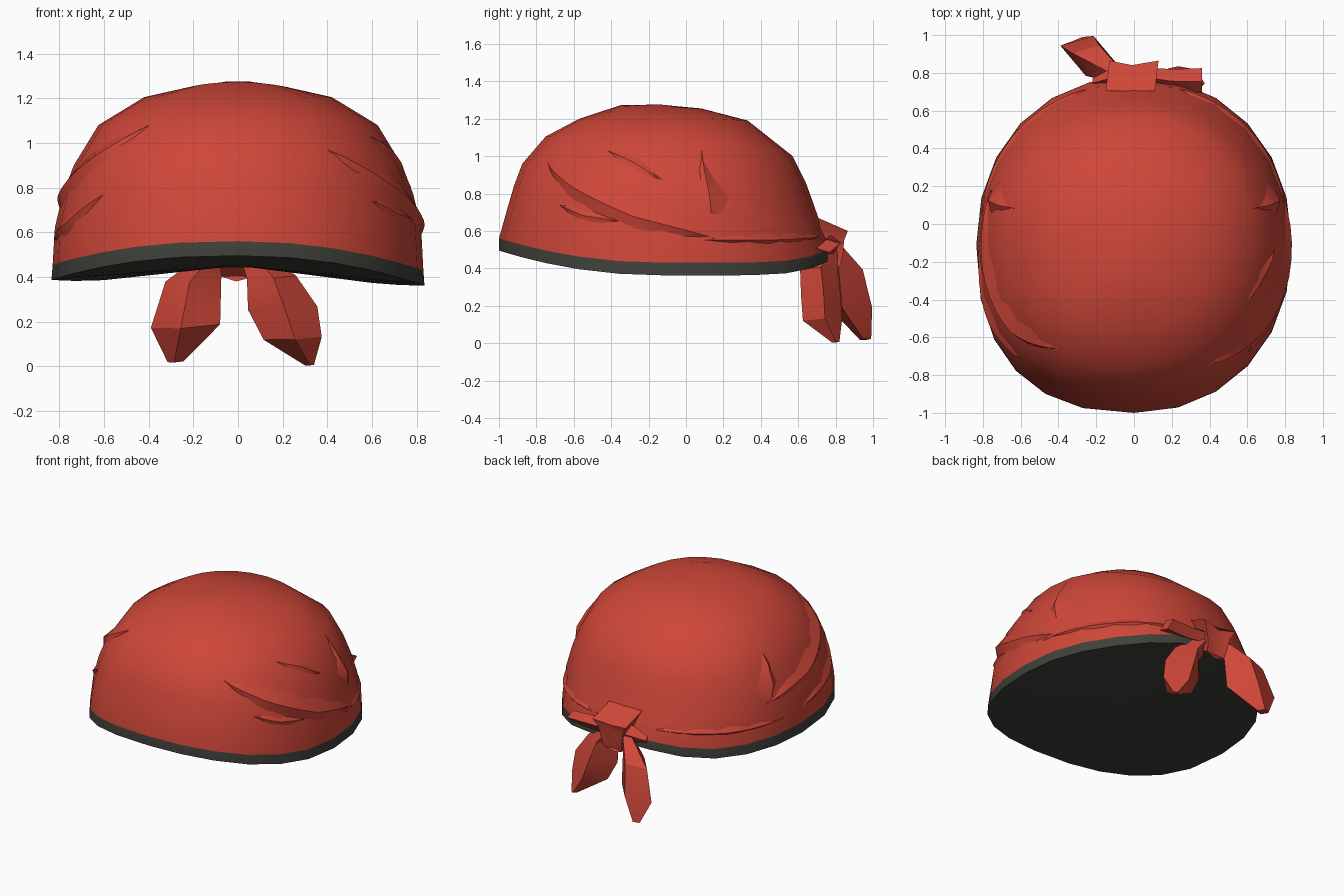
import bpy, bmesh, math
from mathutils import Vector

if "Cube" in bpy.data.objects:
    bpy.data.objects.remove(bpy.data.objects["Cube"])


def material(name, col):
    m = bpy.data.materials.new(name)
    m.diffuse_color = (*col, 1)
    m.use_nodes = True
    m.node_tree.nodes["Principled BSDF"].inputs["Base Color"].default_value = m.diffuse_color
    return m


RED = material("red cloth", (0.62, 0.062, 0.040))
DARK = material("dark lining", (0.050, 0.053, 0.043))

# Levels of the cap: front y, front z, half width, side z, back y, back z
LEVELS = [
    (-1.00, 0.495, 0.835, 0.362, 0.78, 0.45),
    (-1.00, 0.560, 0.83, 0.430, 0.78, 0.51),
    (-0.955, 0.720, 0.82, 0.62, 0.725, 0.62),
    (-0.92, 0.840, 0.785, 0.77, 0.68, 0.75),
    (-0.875, 0.960, 0.735, 0.90, 0.64, 0.86),
    (-0.75, 1.105, 0.625, 1.08, 0.57, 1.00),
    (-0.57, 1.200, 0.42, 1.205, 0.33, 1.19),
    (-0.35, 1.272, 0.22, 1.25, 0.08, 1.255),
    (-0.19, 1.275, 0.05, 1.275, -0.09, 1.27),
]
SEGS = 24


def ring_point(level, a):
    """Point on a level; angle 0 is the front, 90 degrees is +x."""
    yf, zf, w, zs, yb, zb = level
    s, c = math.sin(a), math.cos(a)
    # the front left corner is a little squarer than the rest
    p = 2 / 2.12
    if c > 0 and s < 0:
        p = 2 / 2.4
    x = w * math.copysign(abs(s) ** p, s)
    y = (yf + yb) / 2 - (yb - yf) / 2 * math.copysign(abs(c) ** p, c)
    if c > 0:
        z = zs + (zf - zs) * c * c
    else:
        # the rim stays low until close to the knot
        z = zs + (zb - zs) * c ** (6 if zs < 0.5 else 2)
    if zs < 0.5 and s < 0:
        z += 0.025 * s * s
    return Vector((x, y, z))


def surf(deg, z, off):
    """Point on the cap at an angle and height, pushed out by off."""
    a = math.radians(deg)
    pts = [ring_point(l, a) for l in LEVELS]
    p = pts[0]
    for lo, hi in zip(pts, pts[1:]):
        if lo.z <= z <= hi.z:
            p = lo.lerp(hi, (z - lo.z) / (hi.z - lo.z))
            break
    return p + (p - Vector((0, -0.12, 0.45))).normalized() * off


def loft(name, sections, mats=(RED,), rule=None, angle=40):
    """Closed skin through sections with equal point counts."""
    bm = bmesh.new()
    rows = [[bm.verts.new(p) for p in sec] for sec in sections]
    n = len(rows[0])
    for r, (lo, hi) in enumerate(zip(rows, rows[1:])):
        for i in range(n):
            j = (i + 1) % n
            f = bm.faces.new((lo[i], lo[j], hi[j], hi[i]))
            f.material_index = rule(r) if rule else 0
    for r, row in ((0, rows[0]), (len(rows), rows[-1])):
        f = bm.faces.new(row)
        f.material_index = rule(r) if rule else 0
    bmesh.ops.recalc_face_normals(bm, faces=bm.faces)
    me = bpy.data.meshes.new(name)
    bm.to_mesh(me)
    bm.free()
    for m in mats:
        me.materials.append(m)
    ob = bpy.data.objects.new(name, me)
    bpy.context.collection.objects.link(ob)
    bpy.ops.object.select_all(action='DESELECT')
    ob.select_set(True)
    bpy.context.view_layer.objects.active = ob
    bpy.ops.object.shade_smooth_by_angle(angle=math.radians(angle))
    return ob


# Cap: shallow arched dark underside, dark rim band, then the red dome
angles = [2 * math.pi * i / SEGS for i in range(SEGS)]
outer = [[ring_point(l, a) for a in angles] for l in LEVELS]
middle = Vector((0, -0.10, 0.45))
under = [[middle.lerp(p, t) for p in outer[0]] for t in (0.1, 0.55)]
loft("cap", under + outer, (RED, DARK), lambda r: 1 if r <= 2 else 0, 50)


# Cloth folds: tapered ridges with a soft top and a steep underside
def fold(name, path, height, up, down):
    secs = []
    steps = 5
    total = (len(path) - 1) * steps
    for k in range(total + 1):
        i = min(k // steps, len(path) - 2)
        t = k / steps - i
        deg = path[i][0] * (1 - t) + path[i + 1][0] * t
        z = path[i][1] * (1 - t) + path[i + 1][1] * t
        e = max(0.04, math.sin(math.pi * k / total) ** 0.8)
        secs.append([surf(deg, z + up * e, -0.012),
                     surf(deg, z, height * e - 0.003),
                     surf(deg, z - down * e, -0.012)])
    loft(name, secs, angle=35)


fold("right_long_fold", [(33, 0.97), (55, 0.82), (80, 0.67), (107, 0.56)], 0.032, 0.14, 0.08)
fold("right_low_fold", [(48, 0.74), (60, 0.68), (76, 0.65)], 0.012, 0.05, 0.04)
fold("right_high_fold", [(64, 1.03), (78, 0.96), (90, 0.87)], 0.012, 0.06, 0.04)
fold("left_long_fold", [(-35, 1.08), (-58, 0.92), (-85, 0.76), (-110, 0.68)], 0.028, 0.12, 0.07)
fold("left_low_fold", [(-46, 0.77), (-65, 0.64), (-90, 0.56)], 0.018, 0.08, 0.05)
for side, name in ((1, "right"), (-1, "left")):
    fold(name + "_tie_fold", [(100 * side, 0.55), (130 * side, 0.55), (168 * side, 0.57)],
         0.012, 0.05, 0.02)

# Upright creases behind the sides
for side, name in ((1, "right"), (-1, "left")):
    secs = []
    for z, w, h in ((1.05, 0.3, 0.0), (0.92, 2.5, 0.016), (0.80, 5, 0.03), (0.71, 2, 0.0)):
        d = 104 + (1.05 - z) * 8
        secs.append([surf((d - w) * side, z, -0.01), surf(d * side, z - 0.01, h),
                     surf((d + 2 * w) * side, z - 0.03, -0.01)])
    loft(name + "_upright_crease", secs, angle=30)


# Knot and tails: creased diamond sections, (centre, half width, half depth)
def leaf(name, sections, across, depth):
    across, depth = Vector(across), Vector(depth)
    rows = []
    for c, w, d in sections:
        c = Vector(c)
        rows.append([c + across * w, c + depth * d, c - across * w, c - depth * d])
    loft(name, rows, angle=25)


leaf("left_tail", [((-0.09, 0.79, 0.52), 0.05, 0.04), ((-0.20, 0.86, 0.385), 0.125, 0.085),
                   ((-0.235, 0.89, 0.18), 0.155, 0.105), ((-0.28, 0.96, 0.02), 0.035, 0.03)],
     (1, -0.35, 0.05), (0.2, 1, 0.1))
leaf("right_tail", [((0.05, 0.77, 0.52), 0.05, 0.04), ((0.15, 0.71, 0.40), 0.11, 0.10),
                    ((0.20, 0.72, 0.26), 0.155, 0.105), ((0.245, 0.73, 0.125), 0.13, 0.105),
                    ((0.32, 0.80, 0.005), 0.02, 0.02)],
     (1, 0.1, 0.05), (-0.1, 1, 0.05))
leaf("right_ear", [((0.03, 0.79, 0.53), 0.05, 0.04), ((0.20, 0.765, 0.52), 0.045, 0.055),
                   ((0.36, 0.76, 0.52), 0.035, 0.065)], (0, -0.2, 1), (0, 1, 0.2))
leaf("left_ear", [((-0.03, 0.79, 0.54), 0.06, 0.04), ((-0.13, 0.78, 0.53), 0.05, 0.04),
                  ((-0.22, 0.75, 0.50), 0.02, 0.02)], (0, -0.2, 1), (0, 1, 0))

# Central wrap of the knot, leaning up against the dome and flaring outward
wrap = []
for y, z, w, d in ((0.77, 0.41, 0.07, 0.05), (0.79, 0.48, 0.08, 0.05),
                   (0.78, 0.56, 0.10, 0.065), (0.785, 0.61, 0.13, 0.08)):
    wrap.append([(-w - 0.02, y - d, z + 0.06), (-w, y + d, z - 0.01), (-0.01, y + d * 0.7, z - 0.03),
                 (w, y + d, z - 0.01), (w - 0.02, y - d, z + 0.06)])
loft("knot_wrap", wrap, angle=25)
